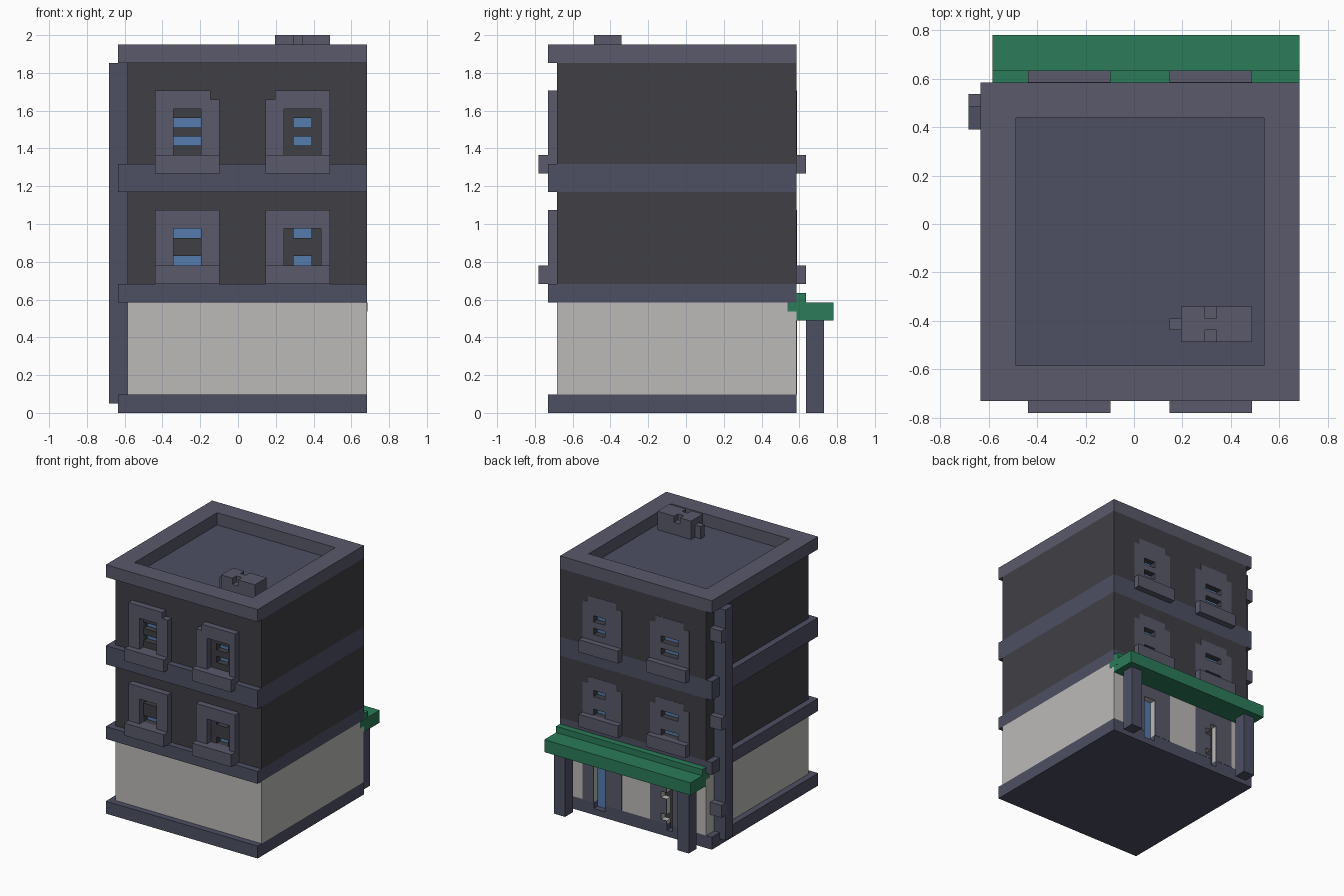
import bpy, bmesh
from mathutils import Matrix

if "Cube" in bpy.data.objects:
    bpy.data.objects.remove(bpy.data.objects["Cube"])

U = 2 / 41          # one block of the model's grid


def material(name, rgb):
    m = bpy.data.materials.new(name)
    m.diffuse_color = (*rgb, 1)
    m.use_nodes = True
    m.node_tree.nodes["Principled BSDF"].inputs["Base Color"].default_value = m.diffuse_color
    return m


TRIM = material("trim", (0.075, 0.08, 0.125))
FRAME = material("frame", (0.1, 0.1, 0.145))
DARK = material("dark_wall", (0.05, 0.05, 0.06))
LIGHT = material("light_wall", (0.5, 0.49, 0.48))
GREEN = material("green", (0.025, 0.2, 0.1))
GLASS = material("glass", (0.09, 0.2, 0.42))


def boxes(name, mat, *ranges):
    """One object from boxes given in grid units (x0, x1, y0, y1, z0, z1)."""
    bm = bmesh.new()
    for x0, x1, y0, y1, z0, z1 in ranges:
        centre = ((x0 + x1) / 2 - 14, (y0 + y1) / 2 - 16, (z0 + z1) / 2)
        size = (x1 - x0, y1 - y0, z1 - z0)
        m = Matrix.Scale(U, 4) @ Matrix.Translation(centre) @ Matrix.Diagonal((*size, 1))
        bmesh.ops.create_cube(bm, size=1, matrix=m)
    me = bpy.data.meshes.new(name)
    bm.to_mesh(me)
    bm.free()
    if mat:
        me.materials.append(mat)
    ob = bpy.data.objects.new(name, me)
    bpy.context.collection.objects.link(ob)
    return ob


def carve(ob, *ranges):
    """Cut box-shaped holes out of an object."""
    for r in ranges:
        cutter = boxes("cutter", None, r)
        cutter.hide_render = True
        mod = ob.modifiers.new("hole", 'BOOLEAN')
        mod.operation, mod.solver, mod.object = 'DIFFERENCE', 'EXACT', cutter
        bpy.context.view_layer.objects.active = ob
        bpy.ops.object.modifier_apply(modifier=mod.name)
        bpy.data.objects.remove(cutter)


# Storeys and the bands between them
base = boxes("base_band", TRIM, (1, 28, 1, 28, 0, 2))
ground = boxes("ground_floor_wall", LIGHT, (2, 28, 2, 28, 2, 12))
boxes("first_band", TRIM, (1, 28, 1, 28, 12, 14))
middle = boxes("middle_floor_wall", DARK, (2, 28, 2, 28, 14, 24))
boxes("second_band", TRIM, (1, 28, 1, 28, 24, 27))
upper = boxes("upper_floor_wall", DARK, (2, 28, 2, 28, 27, 38))

# Roof rim and recessed roof floor
rim = boxes("roof_rim", FRAME, (1, 28, 1, 28, 38, 40))
carve(rim, (4, 25, 4, 25, 37, 41))
boxes("roof_floor", TRIM, (3.9, 25.1, 3.9, 25.1, 37.9, 38.04))

# Windows: wall, sill bottom, frame bottom, frame top, opening top, pane rows
floors = [("middle", middle, 14, 16, 22, 20, ((16, 17), (19, 20))),
          ("upper", upper, 26, 28, 35, 33, ((29, 30), (31, 32)))]
# Columns: frame, opening, pane, notched corner
columns = [("left", 5, (7, 10), (7, 10), (11, 13)),
           ("right", 17, (19, 23), (20, 22), (16, 18))]

for fname, wall, sill, z0, z1, ztop, rows in floors:
    for cname, x, (o0, o1), (p0, p1), notch in columns:
        tag = f"{fname}_{cname}"
        # front frame, sill
        frame = boxes(f"front_frame_{tag}", FRAME, (x, x + 7, 1, 2, z0, z1))
        carve(frame, (o0, o1, 0, 3, z0 - 1, ztop))
        if fname == "upper":
            carve(frame, (*notch, 0, 3, z1 - 1, z1 + 1))
        boxes(f"front_sill_{tag}", FRAME, (x, x + 7, 0, 2, sill, z0))
        # back frame flush with the wall, stepped at the top, and sill
        back = boxes(f"back_frame_{tag}", FRAME,
                     (x, x + 7, 27.9, 28.04, z0, z1 - 1))
        boxes(f"back_frame_top_{tag}", FRAME,
              (x + 1, x + 6, 27.9, 28.04, z1 - 1, z1))
        boxes(f"back_sill_{tag}", FRAME, (x, x + 7, 27.9, 29, sill, z0))
        # recessed panes, front and back
        for a, b in rows:
            carve(wall, (p0, p1, 1.5, 3, a, b), (p0, p1, 27, 28.5, a, b))
            carve(back, (p0, p1, 26, 29, a, b))
            boxes(f"pane_{tag}", GLASS, (p0, p1, 2.96, 3.1, a, b),
                  (p0, p1, 26.9, 27.04, a, b))

# Shop front at the back: dark surrounds, tall window, door gap
surrounds = [boxes(f"shop_surround_{n}", FRAME, (x, x + 7, 27.9, 28.04, 2, 10.5))
             for n, x in (("left", 5), ("right", 17))]
shop_holes = [(20, 22, 27, 28.5, 1, 8), (8, 9, 27, 28.5, 1, 8),
              (8.5, 10, 27, 28.5, 2.5, 3.5), (8.5, 10, 27, 28.5, 6, 7)]
for ob in (base, ground, *surrounds):
    carve(ob, *shop_holes)
boxes("shop_window_pane", GLASS, (20, 22, 26.9, 27.04, 1, 8))
boxes("door_leaf", DARK, (8, 9, 26.9, 27.04, 1, 8),
      (9, 10, 26.9, 27.04, 2.5, 3.5), (9, 10, 26.9, 27.04, 6, 7))

# Canopy on two posts
boxes("canopy", GREEN, (2, 28, 28, 32, 10, 12))
boxes("canopy_top_strip", GREEN, (2, 28.03, 27, 29, 11, 12),
      (2, 28, 28, 29, 12, 13))
for n, x in (("left", 3), ("right", 25)):
    boxes(f"canopy_post_{n}", TRIM, (x, x + 2, 29, 31, 0, 10))

# Drain pipe with brackets on the left side
boxes("drain_pipe", TRIM, (0, 2, 24, 26, 1, 38))
for z in (5, 19, 33):
    boxes("pipe_bracket", FRAME, (0, 2, 25.9, 27, z, z + 2))

# Rooftop air unit with a notch on each long side
unit = boxes("roof_unit", FRAME, (18, 24, 6, 9, 38, 41))
carve(unit, (20, 21, 5, 7, 40, 42), (20, 21, 8, 10, 40, 42))
boxes("roof_unit_pipe", FRAME, (17, 18, 7, 8, 38, 40))
